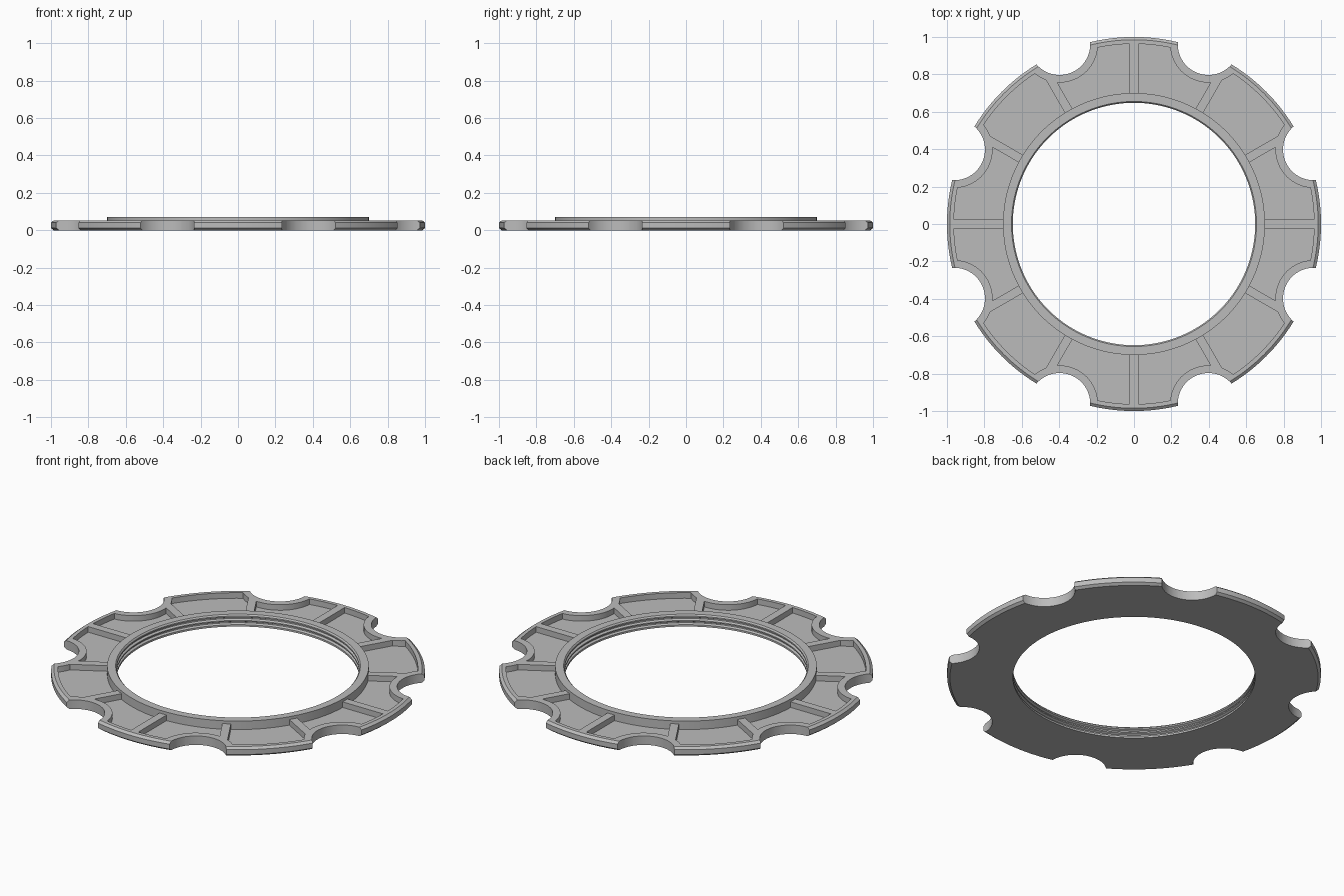
import bpy, bmesh
from math import cos, sin, pi, radians
from mathutils import Matrix

old = bpy.data.objects.get("Cube")
if old:
    bpy.data.objects.remove(old)

SEG = 192
HEIGHT, RIM_HEIGHT, FLOOR = 0.053, 0.07, 0.02
NOTCH_ANGLES = [radians(22.5 + 45 * i) for i in range(8)]
RIB_ANGLES = [radians(30 * i) for i in range(12)]

grey = bpy.data.materials.new("metal grey")
grey.use_nodes = True
COLOUR = (0.5, 0.5, 0.5, 1)
grey.diffuse_color = COLOUR
grey.node_tree.nodes["Principled BSDF"].inputs["Base Color"].default_value = COLOUR


def finish(name, bm):
    bmesh.ops.recalc_face_normals(bm, faces=bm.faces)
    mesh = bpy.data.meshes.new(name)
    bm.to_mesh(mesh)
    bm.free()
    mesh.materials.append(grey)
    ob = bpy.data.objects.new(name, mesh)
    bpy.context.scene.collection.objects.link(ob)
    return ob


def lathe(name, profile):
    """Closed (radius, z) profile turned about the z axis."""
    bm = bmesh.new()
    rings = [[bm.verts.new((r * cos(2 * pi * i / SEG), r * sin(2 * pi * i / SEG), z))
              for r, z in profile] for i in range(SEG)]
    n = len(profile)
    for i in range(SEG):
        a, b = rings[i], rings[(i + 1) % SEG]
        for j in range(n):
            k = (j + 1) % n
            bm.faces.new((a[j], b[j], b[k], a[k]))
    return finish(name, bm)


def notch_cylinders(name, radius):
    bm = bmesh.new()
    for a in NOTCH_ANGLES:
        bmesh.ops.create_cone(bm, cap_ends=True, segments=64, radius1=radius, radius2=radius,
                              depth=0.6, matrix=Matrix.Translation((1.04 * cos(a), 1.04 * sin(a), 0)))
    return finish(name, bm)


def rib_bars(name, width):
    bm = bmesh.new()
    for a in RIB_ANGLES:
        bmesh.ops.create_cube(bm, size=1, matrix=Matrix.Rotation(a, 4, 'Z')
                              @ Matrix.Translation((0.85, 0, 0))
                              @ Matrix.Diagonal((0.5, width, 0.5, 1)))
    return finish(name, bm)


def cut(target, cutter):
    """Subtract the cutter, then discard it."""
    mod = target.modifiers.new("cut", 'BOOLEAN')
    mod.operation, mod.solver, mod.object = 'DIFFERENCE', 'EXACT', cutter
    bpy.context.view_layer.update()
    result = bpy.data.meshes.new_from_object(
        target.evaluated_get(bpy.context.evaluated_depsgraph_get()))
    target.modifiers.clear()
    target.data = result
    bpy.data.objects.remove(cutter)


# Flat plate with chamfered outer edge
plate = lathe("notched_plate", [(0.695, 0), (0.985, 0), (1, 0.012), (1, HEIGHT - 0.012),
                                (0.985, HEIGHT), (0.695, HEIGHT)])

# Recessed pockets, bounded by ribs and by walls around the notches
pockets = lathe("pocket_cutter", [(0.685, FLOOR), (0.963, FLOOR), (0.963, 0.12), (0.685, 0.12)])
cut(pockets, notch_cylinders("notch_wall_cutter", 0.205))
cut(pockets, rib_bars("rib_cutter", 0.046))
cut(plate, pockets)

# Eight round finger notches
cut(plate, notch_cylinders("notch_cutter", 0.164))

# Raised inner rim with grooved bore
rim = lathe("inner_rim", [(0.70, 0), (0.70, RIM_HEIGHT), (0.655, RIM_HEIGHT), (0.648, 0.062),
                          (0.648, 0.054), (0.66, 0.048), (0.66, 0.042), (0.648, 0.036),
                          (0.648, 0.029), (0.66, 0.023), (0.66, 0.017), (0.648, 0.011),
                          (0.648, 0)])

# Smooth curves, crisp edges
bpy.ops.object.select_all(action='DESELECT')
for ob in (plate, rim):
    ob.select_set(True)
    bpy.context.view_layer.objects.active = ob
bpy.ops.object.shade_smooth_by_angle(angle=radians(20))
